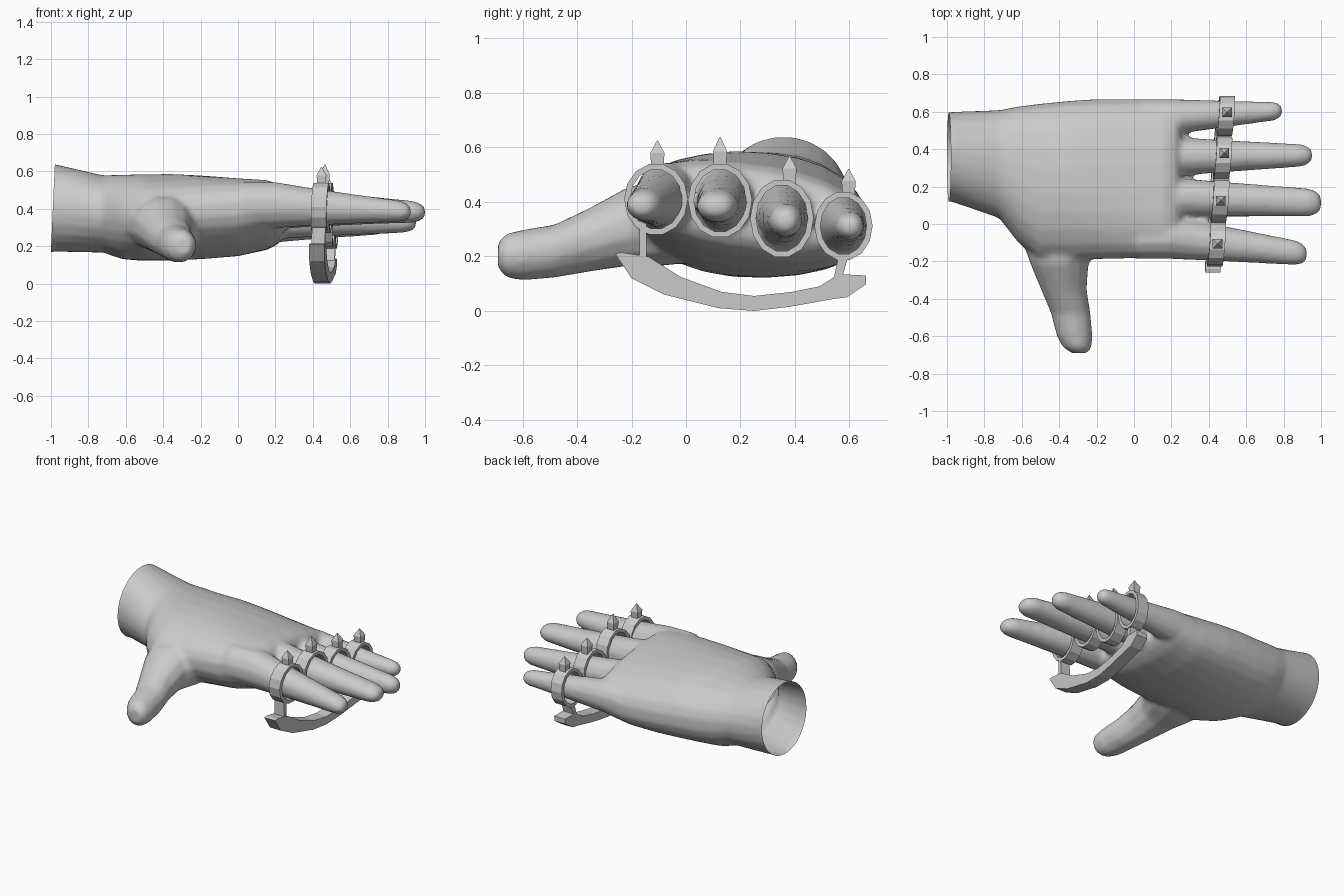
import bpy, bmesh
from math import sin, cos, pi, copysign

cube = bpy.data.objects.get("Cube")
if cube:
    bpy.data.objects.remove(cube, do_unlink=True)

grey = bpy.data.materials.new("plain_grey")
grey.use_nodes = True
GREY = (0.6, 0.6, 0.6, 1)
grey.diffuse_color = GREY
grey.node_tree.nodes["Principled BSDF"].inputs["Base Color"].default_value = GREY


def make_object(name, bm):
    bmesh.ops.recalc_face_normals(bm, faces=bm.faces)
    mesh = bpy.data.meshes.new(name)
    bm.to_mesh(mesh)
    bm.free()
    mesh.materials.append(grey)
    obj = bpy.data.objects.new(name, mesh)
    bpy.context.collection.objects.link(obj)
    return obj


def skin_loops(bm, loops):
    """Bridge closed loops of vertices and cap both ends."""
    for a, b in zip(loops, loops[1:]):
        n = len(a)
        for i in range(n):
            j = (i + 1) % n
            bm.faces.new((a[i], a[j], b[j], b[i]))
    bm.faces.new(loops[0])
    bm.faces.new(loops[-1])


def loft(bm, sections, along, sides=12):
    """Sections: station, low, high across, low, high in z, tilt, squareness low and high."""
    loops = []
    for s, w0, w1, z0, z1, *shape in sections:
        tilt, square_low, square_high = shape or (0, 1, 1)
        loop = []
        for i in range(sides):
            a = 2 * pi * (i + 0.5) / sides
            power = square_high if cos(a) > 0 else square_low
            c, d = (copysign(abs(f) ** power, f) for f in (cos(a), sin(a)))
            dw = c * (w1 - w0) / 2
            w = (w0 + w1) / 2 + dw
            z = (z0 + z1) / 2 + d * (z1 - z0) / 2 - tilt * dw
            loop.append(bm.verts.new((s, w, z) if along == "x" else (w, s, z)))
        loops.append(loop)
    skin_loops(bm, loops)


# Hand volumes: wrist and palm, thumb, fingers
hand_bm = bmesh.new()
loft(hand_bm, [
    (-1.05, .11, .59, .16, .65, 0, 1, 1), (-.98, .12, .60, .17, .64, 0, 1, 1),
    (-.72, .03, .61, .165, .58, 0, 1, .95), (-.62, -.1, .63, .13, .583, .01, 1, .9),
    (-.5, -.2, .645, .122, .585, .03, 1, .88), (-.35, -.2, .66, .125, .585, .05, 1, .88),
    (-.2, -.19, .67, .135, .575, .08, .92, .88),
    (0, -.185, .67, .155, .555, .11, .85, .85), (.16, -.185, .665, .195, .54, .13, .85, .85),
    (.22, -.18, .66, .23, .515, .13, .85, .85), (.25, -.17, .65, .27, .475, .13, .85, .85)],
    "x", 24)
loft(hand_bm, [
    (.15, -.6, -.14, .17, .5), (0, -.6, -.15, .17, .5),
    (-.1, -.6, -.18, .16, .49), (-.22, -.555, -.24, .16, .455),
    (-.35, -.5, -.25, .142, .383), (-.48, -.445, -.23, .12, .32),
    (-.6, -.415, -.22, .11, .3), (-.66, -.38, -.225, .12, .285),
    (-.69, -.335, -.25, .155, .255)], "y")

# Each finger: base y, z; tip y, z; tip x; base and tip radii across; base and tip height ratio
FINGERS = [(-.07, .42, -.16, .385, .917, .12, .062, 1.05, .85),
           (.143, .41, .113, .382, .992, .108, .073, 1.12, .75),
           (.36, .355, .367, .33, .945, .108, .057, 1.12, .98),
           (.572, .325, .605, .31, .787, .098, .047, 1.1, 1.0)]
for y0, z0, y1, z1, tip, r0, r1, tall0, tall1 in FINGERS:
    rows = []
    for t, scale in ((-.25, 1), (0, 1), (.3, .99), (.65, 1), (.93, 1.02), (.98, .84), (1.01, .5)):
        k = max(t, 0)
        y, z = y0 + (y1 - y0) * k, z0 + (z1 - z0) * k
        r = (r0 + (r1 - r0) * k) * scale
        h = r * (tall0 + (tall1 - tall0) * k)
        rows.append((.2 + (tip - .2) * t, y - r, y + r, z - h, z + h))
    loft(hand_bm, rows, "x")
hand = make_object("hand", hand_bm)

# Fuse the volumes into one soft skin
fuse = hand.modifiers.new("fuse", "REMESH")
fuse.mode = "VOXEL"
fuse.voxel_size = .015
soften = hand.modifiers.new("soften", "SMOOTH")
soften.factor = .5
soften.iterations = 6
bpy.context.view_layer.objects.active = hand
hand.select_set(True)
for mod in ("fuse", "soften"):
    bpy.ops.object.modifier_apply(modifier=mod)

# Open the slanted wrist end
bm = bmesh.new()
bm.from_mesh(hand.data)
bmesh.ops.bisect_plane(bm, geom=bm.verts[:] + bm.edges[:] + bm.faces[:],
                       plane_co=(-.99, 0, .4), plane_no=(-1, 0, .045), clear_outer=True)
bm.to_mesh(hand.data)
bm.free()
bpy.ops.object.shade_smooth_by_angle(angle=.8)


def bar_x(y, z):
    """The knuckle bar runs forward toward the little finger and leans a little."""
    return .443 + .078 * (y + .1) + .04 * (z - .45)


def extrude_strip(name, outer, inner, half, closed=False):
    """Solid band between two matching y, z outlines."""
    bm = bmesh.new()
    loops = []
    for (ya, za), (yb, zb) in zip(outer, inner):
        corners = ((ya, za, -half), (ya, za, half), (yb, zb, half), (yb, zb, -half))
        loops.append([bm.verts.new((bar_x(y, z) + h, y, z)) for y, z, h in corners])
    if closed:
        for a, b in zip(loops, loops[1:] + loops[:1]):
            for i in range(4):
                j = (i + 1) % 4
                bm.faces.new((a[i], a[j], b[j], b[i]))
    else:
        skin_loops(bm, loops)
    return make_object(name, bm)


def ellipse(y, z, ry, rz, n=14):
    return [(y + ry * cos(2 * pi * i / n), z + rz * sin(2 * pi * i / n)) for i in range(n)]


# Finger rings, each with a square pointed stud of its own height
RINGS = [("index", -.11, .41, .117, .132, -.105, .083),
         ("middle", .125, .405, .118, .138, .125, .095),
         ("third", .352, .34, .117, .145, .38, .083),
         ("little", .578, .312, .107, .128, .597, .08)]
for name, y, z, ry, rz, sy, tall in RINGS:
    extrude_strip(name + "_ring", ellipse(y, z, ry, rz),
                  ellipse(y, z, ry - .022, rz - .022), .041, True)
    bm = bmesh.new()
    loops = [[bm.verts.new((bar_x(sy, z + rz) + a * w, sy + b * w, z + rz + h))
              for a, b in ((-1, -1), (1, -1), (1, 1), (-1, 1))]
             for h, w in ((-.02, .022), (tall * .45, .026), (tall, .002))]
    skin_loops(bm, loops)
    make_object(name + "_stud", bm)

# Curved palm grip and the two struts that carry it
extrude_strip("palm_grip",
              [(-.26, .21), (-.2, .12), (-.08, .06), (.12, .01), (.25, 0),
               (.38, .015), (.53, .042), (.59, .05), (.66, .097)],
              [(-.24, .215), (-.14, .2), (-.02, .125), (.13, .07), (.25, .055),
               (.39, .07), (.49, .09), (.56, .135), (.66, .13)], .041)
extrude_strip("front_strut", [(-.17, .33), (-.17, .19)], [(-.145, .32), (-.145, .19)], .036)
extrude_strip("back_strut", [(.56, .2), (.54, .11)], [(.595, .2), (.57, .11)], .036)
